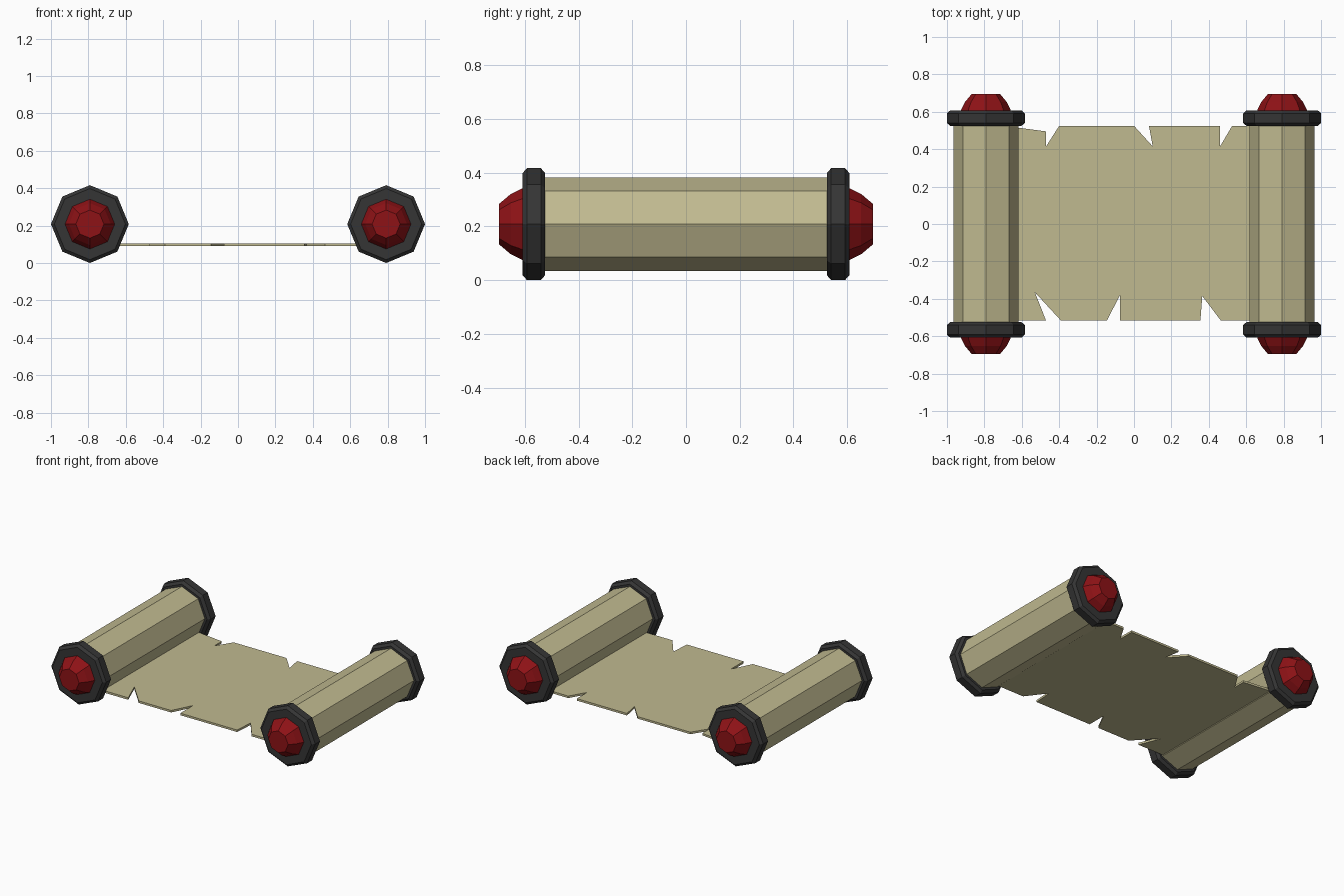
import bpy, bmesh
from math import cos, sin, pi

if "Cube" in bpy.data.objects:
    bpy.data.objects.remove(bpy.data.objects["Cube"])


def material(name, rgb):
    m = bpy.data.materials.new(name)
    m.diffuse_color = (*rgb, 1)
    m.use_nodes = True
    m.node_tree.nodes["Principled BSDF"].inputs["Base Color"].default_value = m.diffuse_color
    return m


PAPER = material("parchment", (0.53, 0.49, 0.28))
IRON = material("dark_iron", (0.035, 0.035, 0.035))
RED = material("red_gem", (0.27, 0.006, 0.008))


def finish(bm, name, mat):
    bmesh.ops.recalc_face_normals(bm, faces=bm.faces)
    me = bpy.data.meshes.new(name)
    bm.to_mesh(me)
    bm.free()
    me.materials.append(mat)
    ob = bpy.data.objects.new(name, me)
    bpy.context.collection.objects.link(ob)
    return ob


def turned(name, x, profile, mat, sides=8):
    """Closed faceted solid around a y-directed axis; profile is (y, radius)."""
    bm = bmesh.new()
    rings = [[bm.verts.new((x + r * cos(2 * pi * i / sides), y,
                            0.208 + r * sin(2 * pi * i / sides)))
              for i in range(sides)] for y, r in profile]
    for a, b in zip(rings, rings[1:]):
        for i in range(sides):
            j = (i + 1) % sides
            bm.faces.new((a[i], a[j], b[j], b[i]))
    bm.faces.new(rings[0])
    bm.faces.new(rings[-1])
    return finish(bm, name, mat)


# Rolls, each with an end cap and a gem at both ends
for side, x in (("left", -0.792), ("right", 0.792)):
    turned(f"{side}_roll", x, [(-0.54, 0.174), (0.54, 0.174)], PAPER)
    for end, s in (("front", -1), ("back", 1)):
        cap = [(0.524, 0.19), (0.54, 0.208), (0.592, 0.208), (0.608, 0.19)]
        gem = [(0.59, 0.133), (0.61, 0.133), (0.652, 0.112), (0.696, 0.075)]
        turned(f"{side}_{end}_cap", x, [(s * y, r) for y, r in cap], IRON)
        turned(f"{side}_{end}_gem", x, [(s * y, r) for y, r in gem], RED)

# Open sheet with torn notches along the front and back edges
outline = [
    (-0.68, -0.517), (-0.47, -0.517), (-0.53, -0.365), (-0.39, -0.517),
    (-0.145, -0.517), (-0.075, -0.38), (-0.075, -0.517),
    (0.355, -0.517), (0.365, -0.385), (0.465, -0.517), (0.68, -0.517),
    (0.68, 0.525), (0.525, 0.525), (0.46, 0.415), (0.46, 0.525),
    (0.08, 0.525), (0.10, 0.415), (0.0, 0.525),
    (-0.40, 0.525), (-0.47, 0.415), (-0.47, 0.495), (-0.68, 0.523)]
bm = bmesh.new()
face = bm.faces.new([bm.verts.new((x, y, 0.09)) for x, y in outline])
top = bmesh.ops.extrude_face_region(bm, geom=[face], use_keep_orig=True)
bmesh.ops.translate(bm, vec=(0, 0, 0.014),
                    verts=[v for v in top["geom"] if isinstance(v, bmesh.types.BMVert)])
bmesh.ops.triangulate(bm, faces=[f for f in bm.faces if len(f.verts) > 4])
finish(bm, "parchment_sheet", PAPER)
